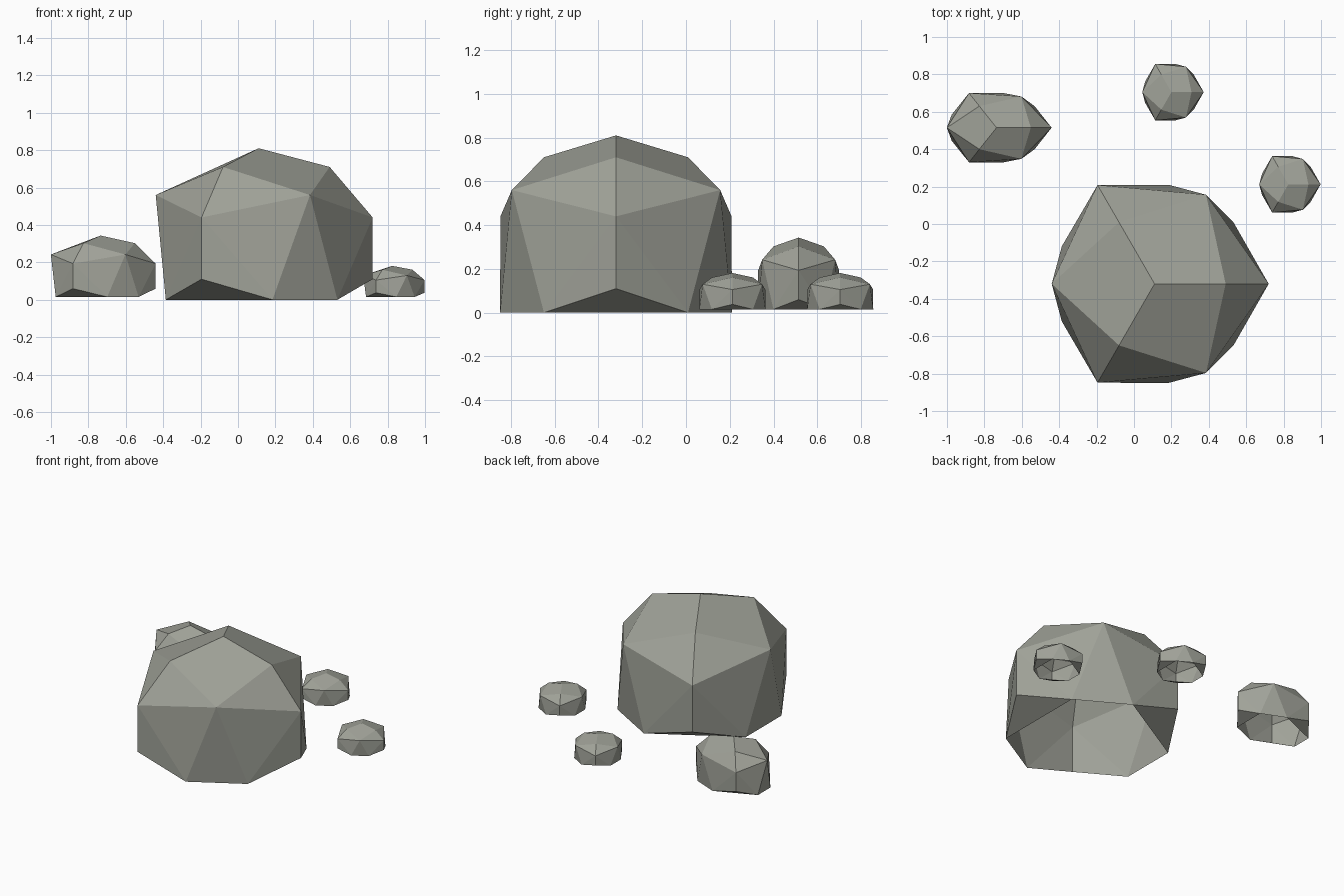
import bpy, bmesh, math

if "Cube" in bpy.data.objects:
    bpy.data.objects.remove(bpy.data.objects["Cube"])

stone = bpy.data.materials.new("grey stone")
stone.diffuse_color = (0.35, 0.36, 0.315, 1.0)
stone.use_nodes = True
stone.node_tree.nodes["Principled BSDF"].inputs["Base Color"].default_value = stone.diffuse_color


def rock(name, x, y, z, sx, sy, sz):
    """Faceted boulder with threefold symmetry and an open underside."""
    bm = bmesh.new()

    def v(radius, degrees, height):
        a = math.radians(degrees)
        return bm.verts.new((x + sx * radius * math.cos(a),
                             y + sy * radius * math.sin(a),
                             z + sz * height))

    top = v(0, 0, 0.81)
    turns = (0, 120, 240)
    crown = [v(0.38, t, 0.71) for t in turns]
    shoulder = [v(0.55, t + 60, 0.56) for t in turns]
    corner = [v(0.61, t, 0.44) for t in turns]
    notch = [v(0.61, t, 0.11) for t in turns]
    foot_a = [v(0.535, t + 38, 0) for t in turns]
    foot_b = [v(0.535, t + 82, 0) for t in turns]

    for i in range(3):
        j = (i + 1) % 3
        s = shoulder[i]
        for f in (
            (top, crown[i], s, crown[j]),            # cap
            (crown[i], corner[i], s),                # upper slopes
            (crown[j], s, corner[j]),
            (corner[i], foot_a[i], s),               # walls
            (corner[i], notch[i], foot_a[i]),
            (s, foot_a[i], foot_b[i]),
            (s, foot_b[i], corner[j]),
            (corner[j], foot_b[i], notch[j]),
            (notch[j], foot_b[i], foot_a[j]),        # undercut
        ):
            bm.faces.new(f)

    mesh = bpy.data.meshes.new(name)
    bm.to_mesh(mesh)
    bm.free()
    mesh.materials.append(stone)
    ob = bpy.data.objects.new(name, mesh)
    bpy.context.collection.objects.link(ob)


rock("large_boulder", 0.11, -0.32, 0, 1, 1, 1)
rock("medium_rock", -0.735, 0.515, 0.015, 0.483, 0.35, 0.405)
rock("small_rock_back", 0.20, 0.705, 0.015, 0.283, 0.285, 0.205)
rock("small_rock_right", 0.825, 0.212, 0.015, 0.283, 0.285, 0.205)
